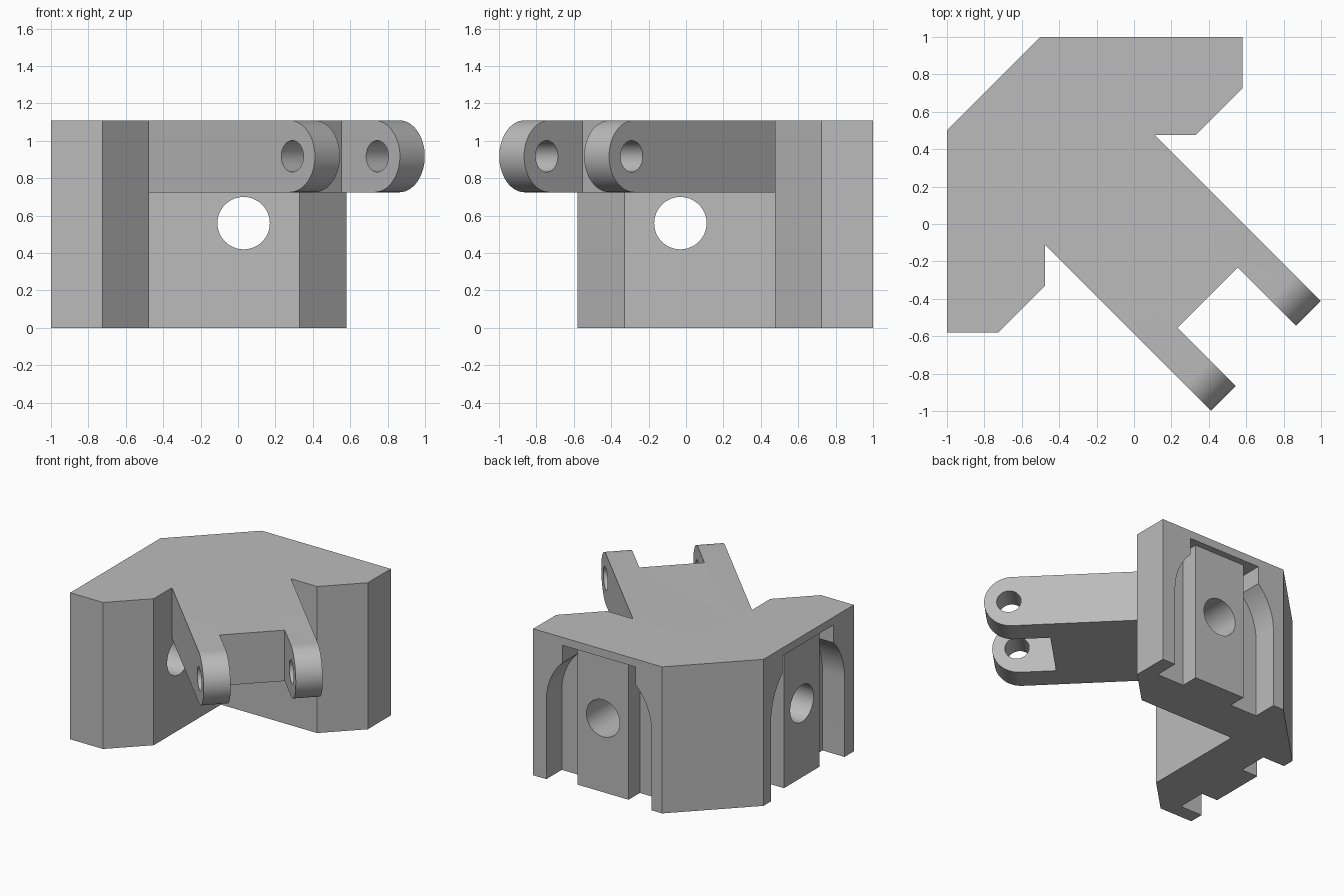
import bpy
import bmesh
from math import sin, cos, acos, pi, sqrt
from mathutils import Matrix, Vector

cube = bpy.data.objects.get("Cube")
if cube:
    bpy.data.objects.remove(cube, do_unlink=True)

HEIGHT = 1.11
ARM_LOW = 0.725
INNER = 0.475      # inner wall offset of the two wings
K = 1 / sqrt(2)

grey = bpy.data.materials.new("plain grey")
grey.use_nodes = True
COLOUR = (0.5, 0.5, 0.5, 1)
grey.diffuse_color = COLOUR
grey.node_tree.nodes["Principled BSDF"].inputs["Base Color"].default_value = COLOUR


def frame(a, b, c, origin=(0, 0, 0)):
    """Matrix with the given axes as columns."""
    m = Matrix((a, b, c)).transposed().to_4x4()
    m.translation = Vector(origin)
    return m


def prism(name, outline, low, high, matrix=Matrix()):
    """Extrude a 2D outline from low to high along the third axis of matrix."""
    bm = bmesh.new()
    rings = [[bm.verts.new(matrix @ Vector((u, v, w))) for u, v in outline]
             for w in (low, high)]
    for ring in rings:
        bm.faces.new(ring)
    for i in range(len(outline)):
        j = i - 1
        bm.faces.new((rings[0][j], rings[0][i], rings[1][i], rings[1][j]))
    bmesh.ops.recalc_face_normals(bm, faces=bm.faces)
    mesh = bpy.data.meshes.new(name)
    bm.to_mesh(mesh)
    bm.free()
    mesh.materials.append(grey)
    obj = bpy.data.objects.new(name, mesh)
    bpy.context.collection.objects.link(obj)
    return obj


def arc(cx, cy, r, start, end, steps):
    return [(cx + r * cos(start + (end - start) * i / steps),
             cy + r * sin(start + (end - start) * i / steps))
            for i in range(steps + 1)]


def circle(cx, cy, r):
    return arc(cx, cy, r, 0, 2 * pi, 48)[:-1]


def rect(u0, v0, u1, v1):
    return [(u0, v0), (u1, v0), (u1, v1), (u0, v1)]


def combine(target, tool, operation):
    """Apply a boolean and discard the tool."""
    tool.hide_render = True
    mod = target.modifiers.new("combine", 'BOOLEAN')
    mod.operation = operation
    mod.solver = 'EXACT'
    mod.object = tool
    bpy.ops.object.select_all(action='DESELECT')
    bpy.context.view_layer.objects.active = target
    target.select_set(True)
    bpy.ops.object.modifier_apply(modifier=mod.name)
    bpy.data.objects.remove(tool, do_unlink=True)


# Chamfered corner block: half the plan, mirrored across the diagonal
half = [(-0.5, 1), (0.58, 1), (0.58, 0.725), (0.33, INNER)]
plan = half + [(-INNER, INNER)] + [(-y, -x) for x, y in reversed(half)]
bracket = prism("corner_bracket", plan, 0, HEIGHT)

# Diagonal arm with a rounded end, drawn in side profile
radius = (HEIGHT - ARM_LOW) / 2
mid = HEIGHT - radius
tip = 0.997
along = frame((K, -K, 0), (0, 0, 1), (K, K, 0))
profile = [(-0.68, ARM_LOW)] + arc(tip - radius, mid, radius, -pi / 2, pi / 2, 32)
profile.append((-0.68, HEIGHT))
arm = prism("fork_arm", profile, -0.415, 0.415, along)

# Fork slot and pin hole
combine(arm, prism("slot_cutter", rect(0.557, 0, 1.5, 1.5), -0.227, 0.227, along), 'DIFFERENCE')
combine(arm, prism("pin_cutter", circle(0.826, mid, 0.084), -1, 1, along), 'DIFFERENCE')
combine(bracket, arm, 'UNION')

# Arched pocket outline with a taller square notch at its top
R, NOTCH = 0.44, 0.305
side = [(R, -0.1)] + arc(0, 0.6, R, 0, acos(NOTCH / R), 16) + [(NOTCH, 1.05)]
pocket = side + [(-u, z) for u, z in reversed(side)]

# The same pocket, rib and bolt hole in each outer wall
back = frame((1, 0, 0), (0, 0, 1), (0, 1, 0), (0.03, 0, 0))
flank = frame((0, -1, 0), (0, 0, 1), (-1, 0, 0), (0, -0.03, 0))
for wall in (back, flank):
    cutter = prism("pocket_cutter", pocket, 0.815, 1.1, wall)
    rib = prism("rib", rect(-0.214, -0.3, 0.214, 1.3), 0.6, 0.95, wall)
    combine(cutter, rib, 'DIFFERENCE')
    combine(bracket, cutter, 'DIFFERENCE')
    combine(bracket, prism("bolt_cutter", circle(0, 0.56, 0.14), 0.4, 1.2, wall), 'DIFFERENCE')

# Smooth the round surfaces, keep the edges sharp
bpy.ops.object.select_all(action='DESELECT')
bpy.context.view_layer.objects.active = bracket
bracket.select_set(True)
bpy.ops.object.shade_smooth_by_angle(angle=pi / 6)
